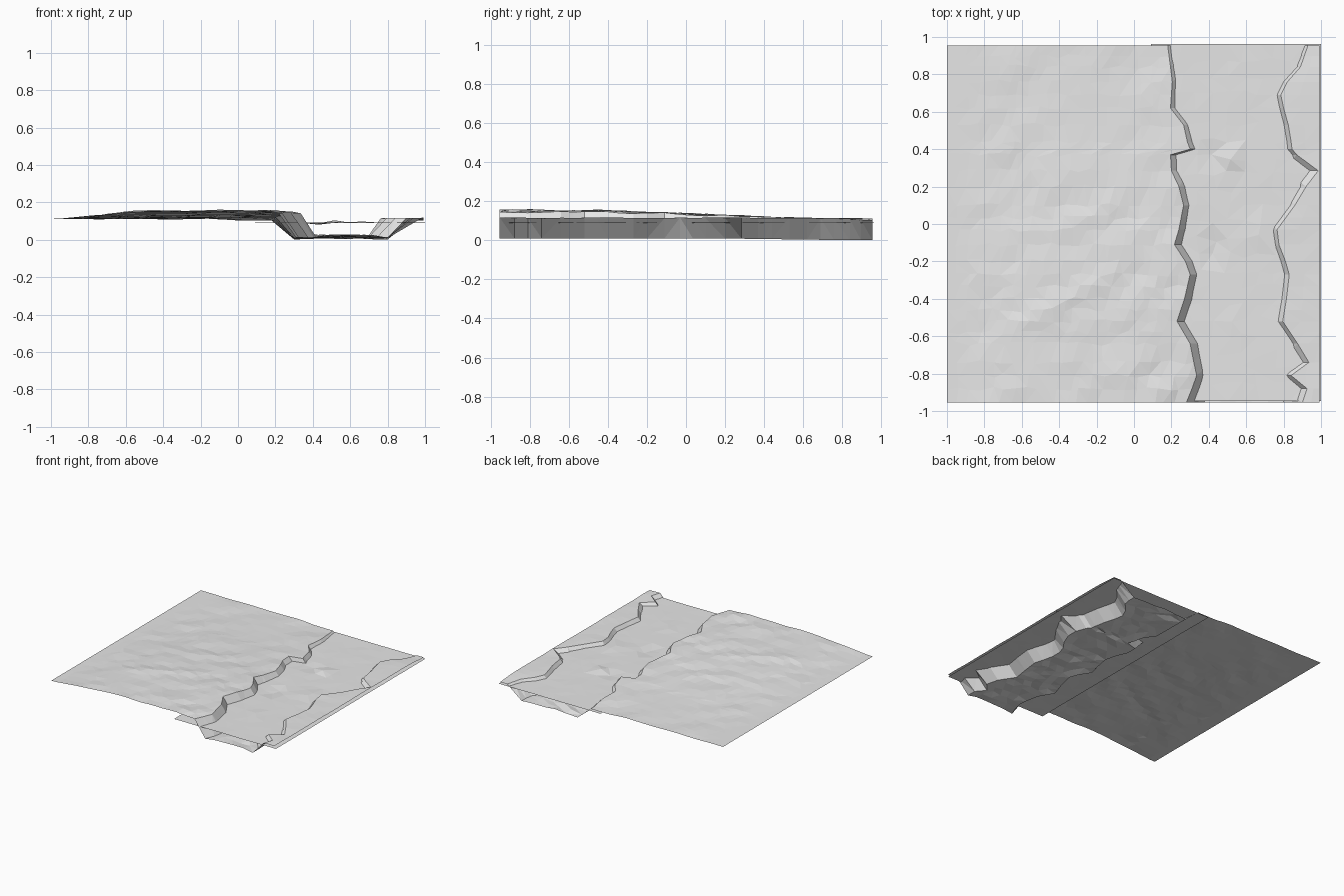
import bpy, bmesh, math, random
from mathutils import Vector, noise

random.seed(4)
if "Cube" in bpy.data.objects:
    bpy.data.objects.remove(bpy.data.objects["Cube"])

mat = bpy.data.materials.new("pale grey")
mat.use_nodes = True
GREY = (0.8, 0.8, 0.8, 1)
mat.diffuse_color = GREY
mat.node_tree.nodes["Principled BSDF"].inputs["Base Color"].default_value = GREY

# Bank lines: y, x of left rim, x of right rim
RIMS = [(-.955, .28, .90), (-.88, .31, .925), (-.81, .335, .84), (-.74, .32, .935),
        (-.64, .3, .875), (-.52, .23, .795), (-.4, .27, .815), (-.27, .3, .83),
        (-.2, .275, .81), (-.11, .216, .775), (-.03, .24, .765), (.1, .265, .86),
        (.2, .24, .92), (.285, .2, .985), (.37, .195, .87), (.4, .3, .845), (.44, .285, .84),
        (.53, .265, .825), (.62, .195, .8), (.69, .2, .785), (.76, .205, .82),
        (.84, .195, .89), (.955, .18, .93)]


def lerp(a, b, t):
    return a + (b - a) * t


def smooth(a, b, v):
    t = max(0, min(1, (v - a) / (b - a)))
    return t * t * (3 - 2 * t)


def rough(x, y, seed):
    """Noise stretched along a diagonal, like wind-blown ground."""
    u, v = x * .85 + y * .5, y * .85 - x * .5
    return noise.noise(Vector((u * 3.5, v * 9, seed)))


def ground(x, y):
    """Height of the banks: a low swell that fades to the back and sides."""
    swell = smooth(-1, -.45, x) * (1 - .35 * smooth(.1, .5, x))
    fade = 1 - smooth(-.7, .9, y)
    edge = smooth(-1, -.75, x)
    z = .112 + swell * fade * .042 + edge * rough(x, y, 2) * (.005 + .008 * fade)
    if x > .55:
        z = .116 + .004 * rough(x, y, 5)
    return z - .012 * smooth(.7, .95, y) * smooth(-.2, .2, x)


def make_sheet(name, rows):
    """Join rows of points into a triangulated, flat-shaded sheet."""
    bm = bmesh.new()
    grid = [[bm.verts.new(p) for p in row] for row in rows]
    for a, b in zip(grid, grid[1:]):
        for i in range(len(a) - 1):
            bm.faces.new((a[i], a[i + 1], b[i + 1], b[i]))
    bmesh.ops.triangulate(bm, faces=bm.faces[:], quad_method='SHORT_EDGE')
    mesh = bpy.data.meshes.new(name)
    bm.to_mesh(mesh)
    bm.free()
    mesh.materials.append(mat)
    obj = bpy.data.objects.new(name, mesh)
    bpy.context.collection.objects.link(obj)
    return obj


# Ground with a river channel, one cross-section per row
def section(y, left, right):
    pts = []
    end = abs(y) > .95
    for i in range(23):
        x = lerp(-1, left, i / 22)
        jitter = 0 if i in (0, 22) else random.uniform(-.015, .015)
        jy = 0 if end or i == 22 else random.uniform(-.012, .012)
        pts.append((x + jitter, y + jy, ground(x, y)))
    foot_l = max(.3, min(.42, left + .095))
    foot_r = max(.69, min(.8, right - .1))
    for i in range(6):
        x = lerp(foot_l, foot_r, i / 5)
        bed = .011 - .009 * smooth(0, .95, y)
        lump = 0 if i in (0, 5) else random.uniform(0, .018)
        pts.append((x, y, bed + lump))
    for i in range(3):
        x = lerp(right, .993, i / 2)
        pts.append((x, y, ground(x, y)))
    return pts


stations = []
for a, b in zip(RIMS, RIMS[1:]):
    steps = 2 if b[0] - a[0] > .1 else 1
    for k in range(steps):
        stations.append([lerp(p, q, k / steps) for p, q in zip(a, b)])
stations.append(RIMS[-1])
make_sheet("ground", [section(*s) for s in stations])

# Rippled water sheet, running a little under both banks
RIPPLES = [(.52, .35, .014), (.42, -.12, -.014), (.64, -.03, .01), (.4, .36, -.008), (.53, -.55, .006)]


def water_height(x, y):
    z = .091 + .002 * rough(x, y, 9)
    for cx, cy, h in RIPPLES:
        z += h * math.exp(-((x - cx) ** 2 + (y - cy) ** 2) / .003)
    return z


water_rows = []
for j in range(23):
    row = []
    for i in range(12):
        x, y = lerp(.09, 1, i / 11), lerp(-.945, .963, j / 22)
        if 0 < i < 11 and 0 < j < 22:
            x += random.uniform(-.02, .02)
            y += random.uniform(-.02, .02)
        row.append((x, y, water_height(x, y)))
    water_rows.append(row)
make_sheet("water", water_rows)
